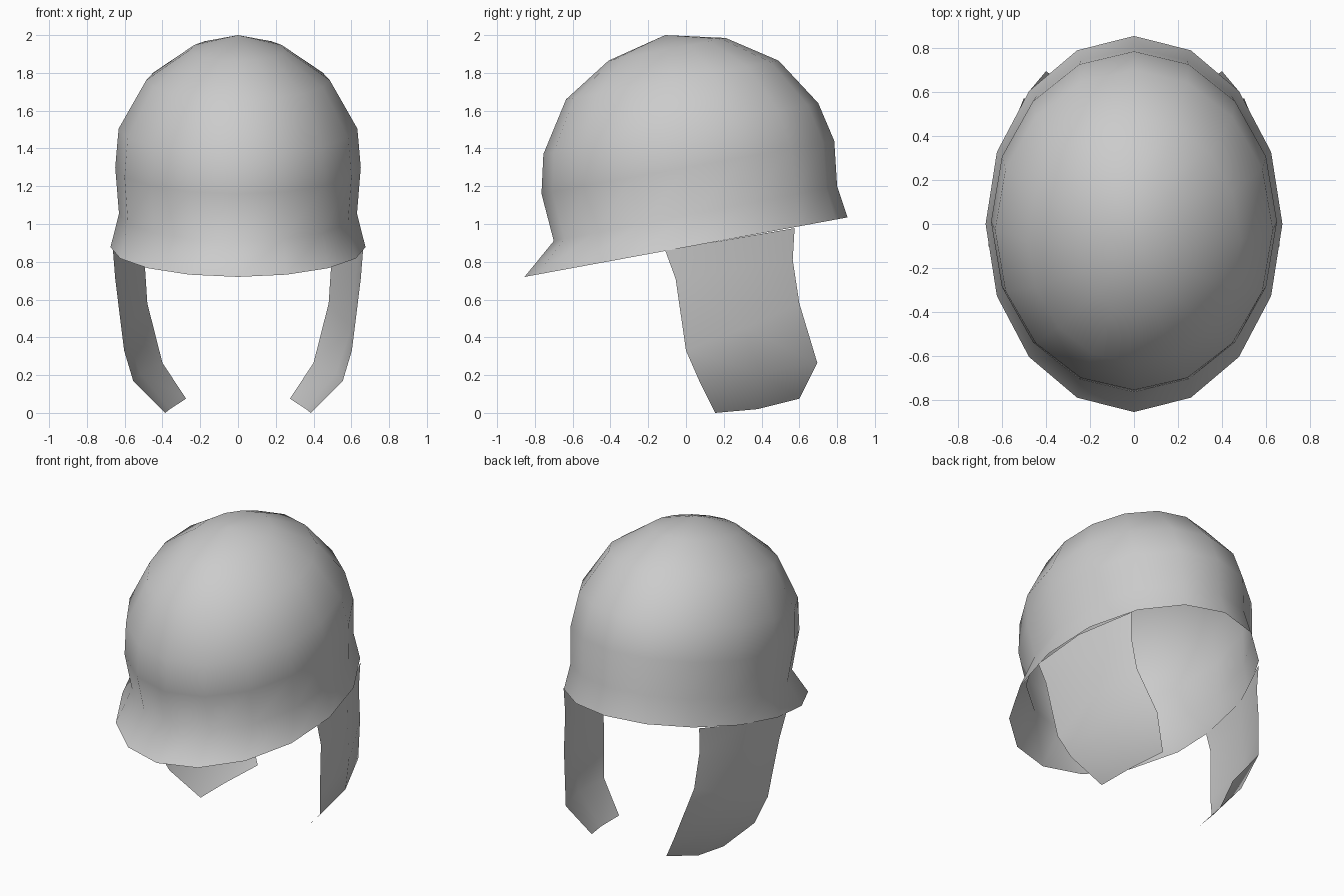
import bpy
import bmesh
import math

if "Cube" in bpy.data.objects:
    bpy.data.objects.remove(bpy.data.objects["Cube"])


def make_object(name, bm):
    bmesh.ops.recalc_face_normals(bm, faces=bm.faces)
    mesh = bpy.data.meshes.new(name)
    bm.to_mesh(mesh)
    bm.free()
    for p in mesh.polygons:
        p.use_smooth = True
    obj = bpy.data.objects.new(name, mesh)
    bpy.context.collection.objects.link(obj)
    return obj


# Helmet shell: tilted elliptical rings lofted from the flared rim to the crown
# half width, front y, front z, back y, back z
RINGS = [
    (0.675, -0.855, 0.72, 0.855, 1.035),
    (0.63, -0.70, 0.91, 0.80, 1.20),
    (0.65, -0.765, 1.16, 0.785, 1.44),
    (0.632, -0.755, 1.37, 0.70, 1.64),
    (0.485, -0.635, 1.66, 0.49, 1.865),
    (0.25, -0.41, 1.865, 0.21, 1.985),
]
SIDES = 16
bm = bmesh.new()
loops = []
for w, fy, fz, by, bz in RINGS:
    loop = []
    for i in range(SIDES):
        a = 2 * math.pi * i / SIDES
        t = (1 - math.cos(a)) / 2
        loop.append(bm.verts.new((w * math.sin(a), fy + (by - fy) * t, fz + (bz - fz) * t)))
    loops.append(loop)
for lo, hi in zip(loops, loops[1:]):
    for i in range(SIDES):
        j = (i + 1) % SIDES
        bm.faces.new((lo[i], lo[j], hi[j], hi[i]))
crown = bm.verts.new((0, -0.11, 2.0))
for i in range(SIDES):
    bm.faces.new((loops[-1][i], loops[-1][(i + 1) % SIDES], crown))
make_object("helmet_shell", bm)

# Cheek guards: curved sheet, rows from rim to chin, each front / middle / back
CHEEK = [
    ((0.662, -0.11, 0.86), (0.635, 0.24, 0.92), (0.50, 0.575, 0.978)),
    ((0.65, -0.055, 0.71), (0.625, 0.26, 0.76), (0.495, 0.565, 0.81)),
    ((0.603, 0.0, 0.33), (0.60, 0.31, 0.45), (0.48, 0.60, 0.58)),
    ((0.555, 0.07, 0.17), (0.52, 0.39, 0.21), (0.40, 0.695, 0.265)),
    ((0.385, 0.155, 0.0), (0.36, 0.38, 0.02), (0.275, 0.60, 0.075)),
]
bm = bmesh.new()
rows = [[bm.verts.new(p) for p in row] for row in CHEEK]
for up, dn in zip(rows, rows[1:]):
    for i in range(2):
        bm.faces.new((up[i], dn[i], dn[i + 1], up[i + 1]))
guards = make_object("cheek_guards", bm)
mirror = guards.modifiers.new("mirror", 'MIRROR')
mirror.use_axis = (True, False, False)
